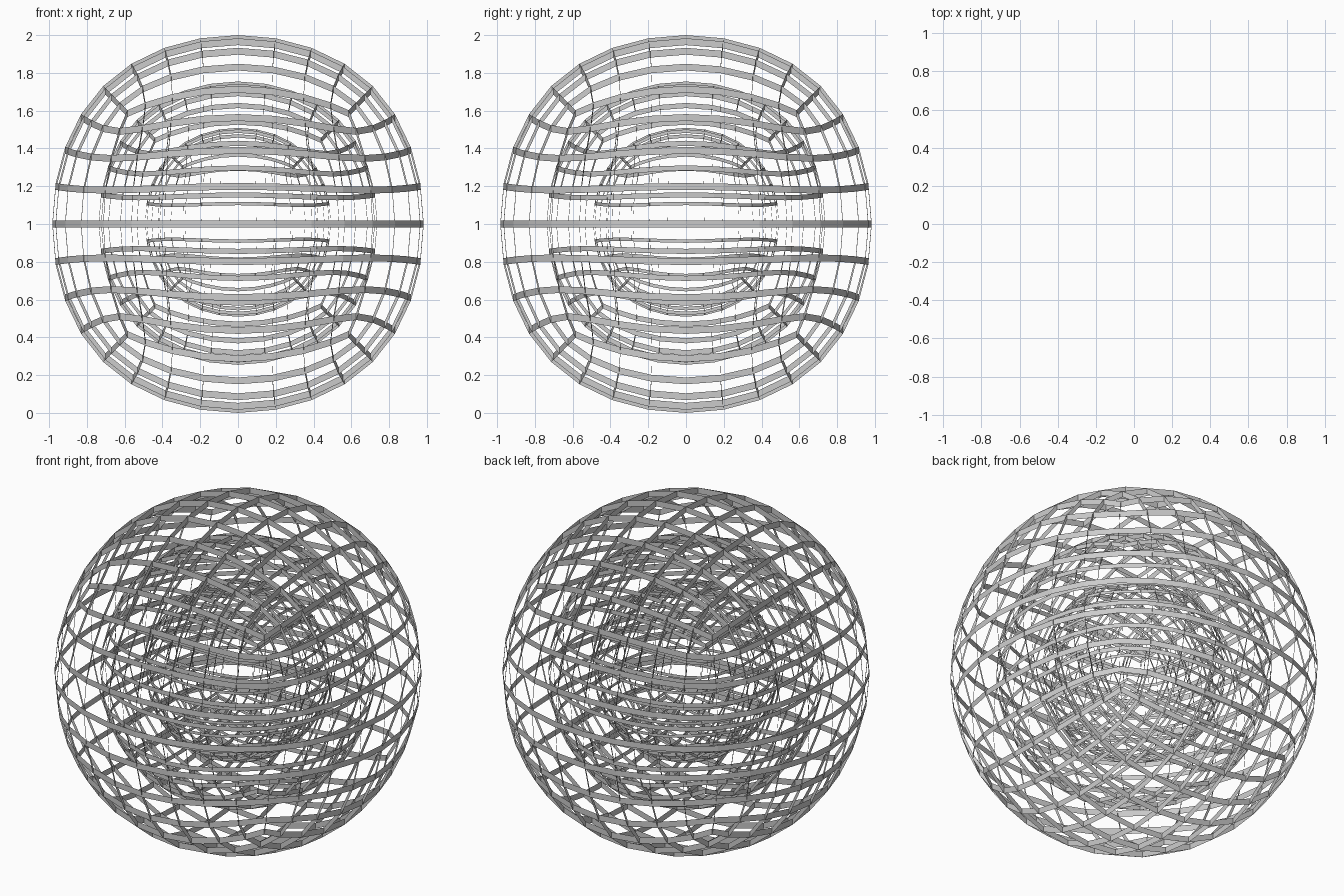
import bpy, bmesh

if "Cube" in bpy.data.objects:
    bpy.data.objects.remove(bpy.data.objects["Cube"])

RADIUS = 0.982      # outer cage radius along the axes
DROP = 0.036        # ribbon height of the outer cage
TOP_Z = 1.018       # shared centre of the ribbons' upper edges


def lattice_shell(name, scale):
    # Rounded quad ball: a cube smoothed by three subdivision levels
    bpy.ops.mesh.primitive_cube_add(size=2)
    obj = bpy.context.object
    obj.name = name
    mod = obj.modifiers.new("round", 'SUBSURF')
    mod.levels = 3
    bpy.ops.object.modifier_apply(modifier=mod.name)

    # Keep only the edge grid, and pull every edge down into a thin upright ribbon
    bm = bmesh.new()
    bm.from_mesh(obj.data)
    size = RADIUS * scale / max(v.co.z for v in bm.verts)
    bmesh.ops.scale(bm, vec=(size, size, size), verts=bm.verts)
    bmesh.ops.delete(bm, geom=bm.faces[:], context='FACES_ONLY')
    out = bmesh.ops.extrude_edge_only(bm, edges=bm.edges[:])
    moved = [g for g in out["geom"] if isinstance(g, bmesh.types.BMVert)]
    bmesh.ops.translate(bm, vec=(0, 0, -DROP * scale), verts=moved)
    bmesh.ops.translate(bm, vec=(0, 0, TOP_Z), verts=bm.verts)
    for f in bm.faces:
        f.smooth = False
    bm.to_mesh(obj.data)
    bm.free()
    return obj


# Three nested cages
for name, s in (("outer_cage", 1.0), ("middle_cage", 0.75), ("inner_cage", 0.5)):
    lattice_shell(name, s)
